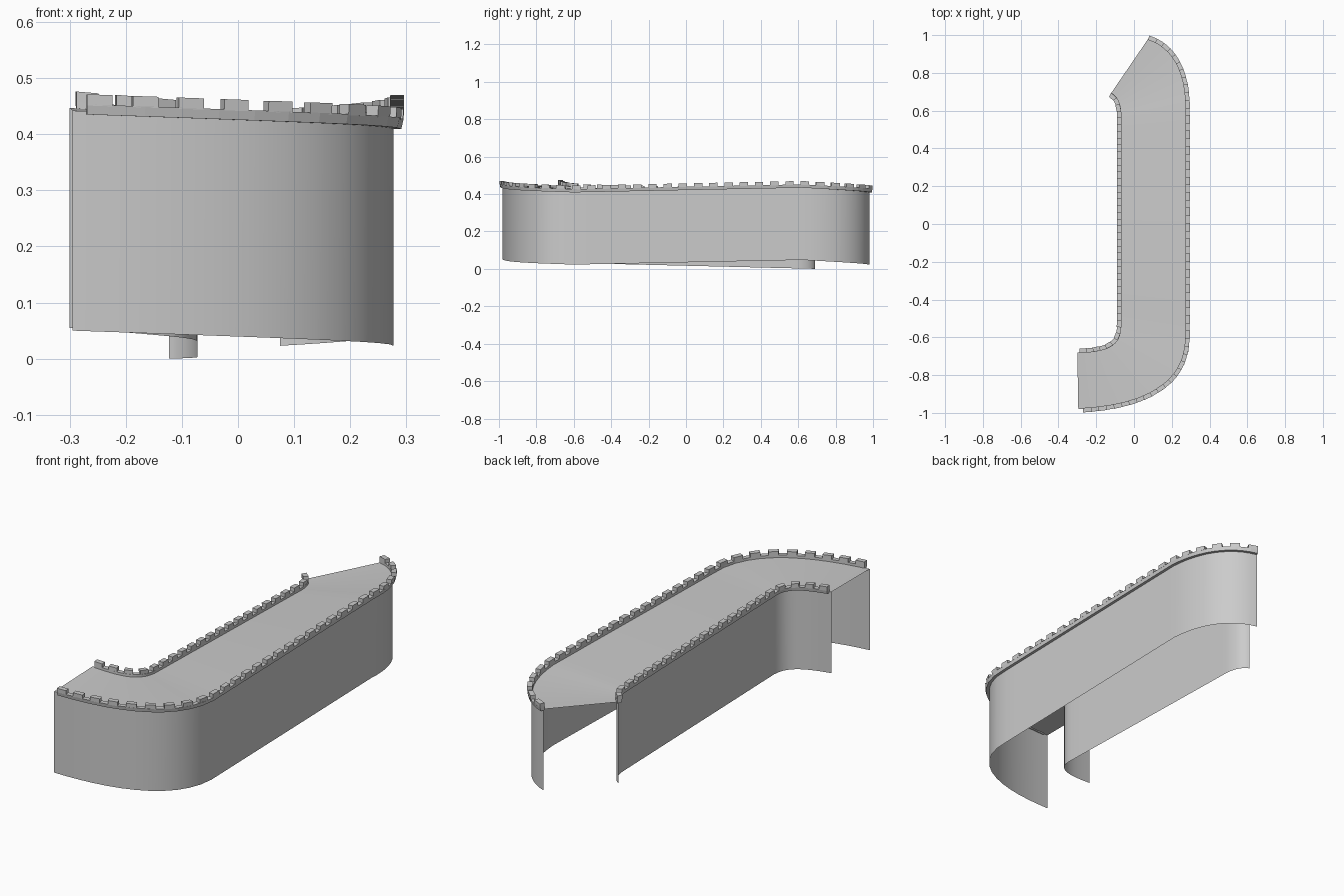
import bpy, math
from mathutils import Vector
from mathutils.geometry import interpolate_bezier

if "Cube" in bpy.data.objects:
    bpy.data.objects.remove(bpy.data.objects["Cube"])

WALL_H = 0.392


def make(name, verts, faces, smooth=False):
    me = bpy.data.meshes.new(name)
    me.from_pydata([tuple(v) for v in verts], [], faces)
    me.update()
    ob = bpy.data.objects.new(name, me)
    bpy.context.collection.objects.link(ob)
    if smooth:
        me.shade_smooth()
        me.set_sharp_from_angle(angle=math.radians(35))
    return ob


def line(first_bend, last_bend, z):
    """Bend, straight run, bend; z holds the foot height at the four joints."""
    pts = []
    a = interpolate_bezier(*[Vector((x, y, 0)) for x, y in first_bend], 13)
    b = interpolate_bezier(*[Vector((x, y, 0)) for x, y in last_bend], 13)
    run = [a[-1].lerp(b[0], i / 16) for i in range(17)]
    for k, part in enumerate((a, run, b)):
        dist = [0]
        for p, q in zip(part, part[1:]):
            dist.append(dist[-1] + (q - p).length)
        for p, d in zip(part, dist):
            p = p.copy()
            p.z = z[k] + (z[k + 1] - z[k]) * d / dist[-1]
            if not pts or (p - pts[-1]).length > 1e-4:
                pts.append(p)
    return pts


class Rail:
    """Samples a path by distance, giving position and sideways direction."""
    def __init__(self, pts, side):
        self.p, self.side = pts, side
        self.d = [0]
        for a, b in zip(pts, pts[1:]):
            self.d.append(self.d[-1] + (b - a).length)
        self.length = self.d[-1]

    def pos(self, s):
        i = 0
        while i < len(self.p) - 2 and self.d[i + 1] < s:
            i += 1
        return self.p[i].lerp(self.p[i + 1], (s - self.d[i]) / (self.d[i + 1] - self.d[i]))

    def frame(self, s):
        t = self.pos(min(s + 0.01, self.length)) - self.pos(max(s - 0.01, 0))
        n = Vector((t.y, -t.x, 0)).normalized() * self.side
        return self.pos(s), n


def sweep(verts, faces, rail, stations, section):
    """Closed four-sided section swept along the rail, with end caps."""
    base = len(verts)
    for s in stations:
        p, n = rail.frame(s)
        verts += [p + n * o + Vector((0, 0, WALL_H + h)) for o, h in section]
    m = len(stations)
    for i in range(m - 1):
        for j in range(4):
            a, b = base + i * 4 + j, base + i * 4 + (j + 1) % 4
            faces.append((a, b, b + 4, a + 4))
    faces.append(tuple(base + j for j in (3, 2, 1, 0)))
    faces.append(tuple(base + (m - 1) * 4 + j for j in range(4)))


def wall(name, pts):
    n = len(pts)
    top = [p + Vector((0, 0, WALL_H)) for p in pts]
    make(name, pts + top, [(i, i + 1, n + i + 1, n + i) for i in range(n - 1)], True)


def parapet(name, pts, side, start, count):
    rail = Rail(pts, side)
    length = rail.length - start
    # continuous kerb that overhangs the wall
    verts, faces = [], []
    stations = [start] + [d for d in rail.d if d > start + 0.005]
    sweep(verts, faces, rail, stations,
          [(-0.005, -0.006), (0.014, -0.006), (0.018, 0.012), (-0.005, 0.012)])
    make(name + "_kerb", verts, faces)
    # merlons spaced evenly along the kerb
    verts, faces = [], []
    pitch = length / (count - 0.45)
    for k in range(count):
        s = start + k * pitch
        e = min(s + 0.55 * pitch, rail.length)
        sweep(verts, faces, rail, [s, e],
              [(-0.005, 0.010), (0.018, 0.010), (0.019, 0.030), (-0.005, 0.030)])
    make(name + "_merlons", verts, faces)


outer = line([(-0.295, -0.98), (-0.05, -0.97), (0.277, -0.90), (0.277, -0.60)],
             [(0.277, 0.62), (0.277, 0.80), (0.21, 0.94), (0.075, 0.98)],
             (0.05, 0.023, 0.048, 0.023))
inner = line([(-0.30, -0.68), (-0.17, -0.672), (-0.072, -0.66), (-0.072, -0.54)],
             [(-0.072, 0.58), (-0.072, 0.63), (-0.09, 0.675), (-0.123, 0.69)],
             (0.055, 0.030, 0.003, 0.0))

wall("outer_wall", outer)
wall("inner_wall", inner)

# walkway stretched between the two wall tops
n = len(outer)
make("walkway", [p + Vector((0, 0, WALL_H)) for p in outer + inner],
     [(i, i + 1, n + i + 1, n + i) for i in range(n - 1)], True)

parapet("outer_parapet", outer, 1, 0.025, 30)
parapet("inner_parapet", inner, -1, 0.012, 22)
